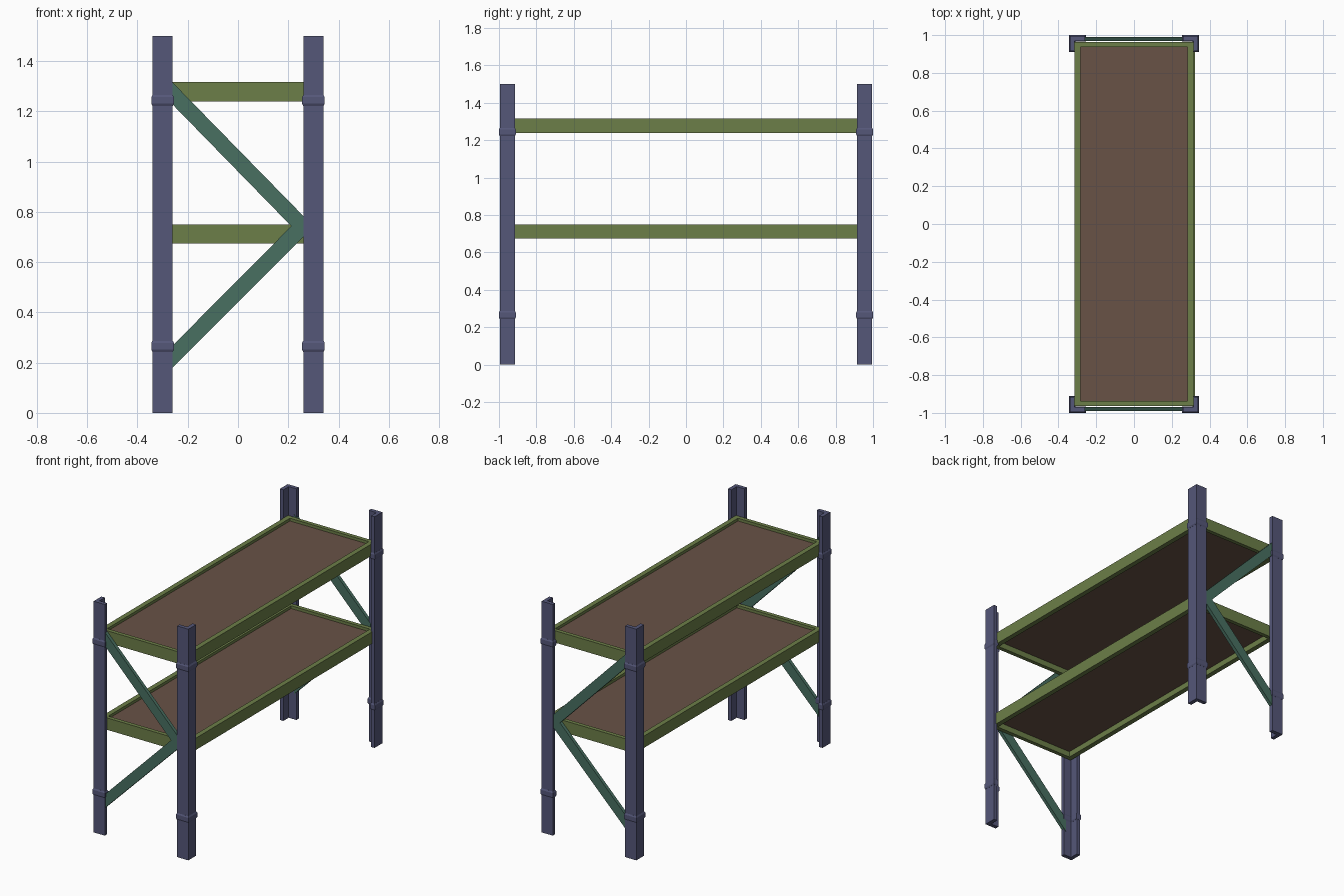
import bpy, bmesh

if "Cube" in bpy.data.objects:
    bpy.data.objects.remove(bpy.data.objects["Cube"])


def material(name, rgb):
    m = bpy.data.materials.new(name)
    m.diffuse_color = (*rgb, 1)
    m.use_nodes = True
    m.node_tree.nodes["Principled BSDF"].inputs["Base Color"].default_value = m.diffuse_color
    return m


POST = material("post_blue", (0.09, 0.095, 0.19))
BEAM = material("beam_green", (0.15, 0.21, 0.065))
BRACE = material("brace_teal", (0.065, 0.16, 0.12))
BOARD = material("board_brown", (0.14, 0.084, 0.061))


def loft(name, loops, mat, ring=False):
    """Bridge equal-length loops of points; cap the ends, or close into a ring."""
    bm = bmesh.new()
    rows = [[bm.verts.new(p) for p in loop] for loop in loops]
    pairs = list(zip(rows, rows[1:]))
    if ring:
        pairs.append((rows[-1], rows[0]))
    else:
        bm.faces.new(rows[0])
        bm.faces.new(rows[-1])
    n = len(rows[0])
    for a, b in pairs:
        for i in range(n):
            j = (i + 1) % n
            bm.faces.new((a[i], a[j], b[j], b[i]))
    bmesh.ops.recalc_face_normals(bm, faces=bm.faces)
    mesh = bpy.data.meshes.new(name)
    bm.to_mesh(mesh)
    bm.free()
    mesh.materials.append(mat)
    obj = bpy.data.objects.new(name, mesh)
    bpy.context.collection.objects.link(obj)
    return obj


def angle_section(sx, sy, z, o=0.0):
    """L-shaped section with its corner outward, grown by o."""
    x0, xi, x1 = 0.26 - o, 0.315 - o, 0.34 + o
    y0, yi, y1 = 0.915 - o, 0.97 - o, 0.995 + o
    pts = [(x0, y1), (x1, y1), (x1, y0), (xi, y0), (xi, yi), (x0, yi)]
    return [(sx * x, sy * y, z) for x, y in pts]


def rect(hx, hy, z, cx=0.0):
    return [(cx + sx * hx, sy * hy, z) for sx, sy in ((-1, -1), (1, -1), (1, 1), (-1, 1))]


# Corner posts with chamfered collars
for sy, end in ((-1, "front"), (1, "back")):
    for sx, side in ((-1, "left"), (1, "right")):
        loft(f"{end}_{side}_post", [angle_section(sx, sy, z) for z in (0, 1.5)], POST)
        for level, zc in (("lower", 0.265), ("upper", 1.243)):
            steps = ((-0.022, 0.0005), (-0.013, 0.005), (0.013, 0.005), (0.022, 0.0005))
            loft(f"{end}_{side}_{level}_collar",
                 [angle_section(sx, sy, zc + dz, o) for dz, o in steps], POST)

# Shelves: rectangular rim with a recessed board
for level, z, cx in (("lower", 0.673, 0.008), ("upper", 1.239, 0.0)):
    top = z + 0.077
    loft(f"{level}_shelf_frame",
         [rect(0.315, 0.963, z, cx), rect(0.315, 0.963, top, cx),
          rect(0.283, 0.937, top, cx), rect(0.283, 0.937, z, cx)], BEAM, ring=True)
    loft(f"{level}_shelf_board",
         [rect(0.29, 0.945, top - 0.04, cx), rect(0.29, 0.945, top - 0.018, cx)], BOARD)

# V-shaped end braces, ends buried in the posts
chevron = [(-0.275, 1.33), (0.275, 0.768), (0.275, 0.715), (-0.275, 0.165),
           (-0.275, 0.253), (0.212, 0.743), (-0.275, 1.242)]
for sy, end in ((-1, "front"), (1, "back")):
    loft(f"{end}_brace", [[(x, sy * y, z) for x, z in chevron] for y in (0.968, 0.99)], BRACE)
